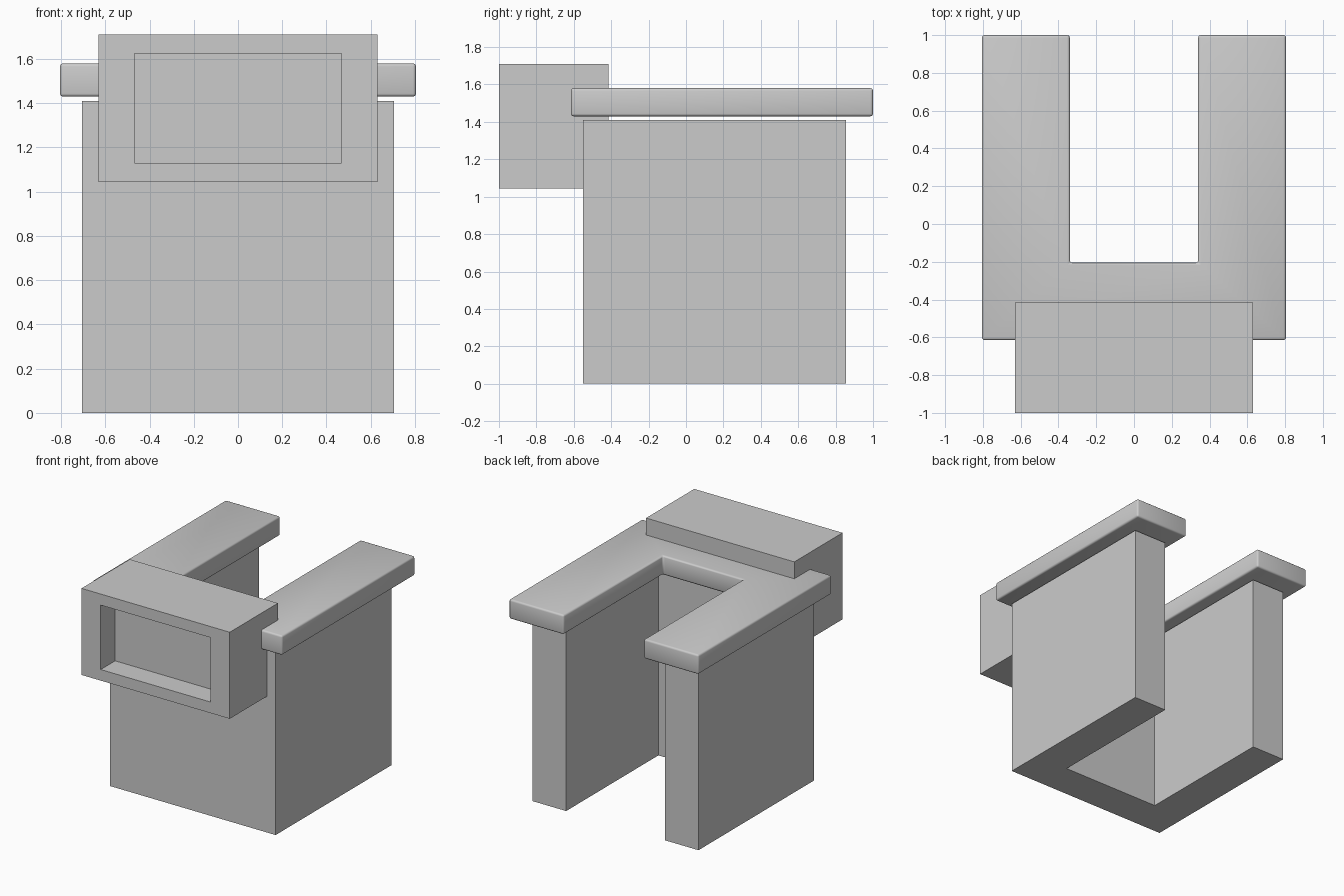
import bpy, bmesh

if "Cube" in bpy.data.objects:
    bpy.data.objects.remove(bpy.data.objects["Cube"])


def finish(name, bm):
    bmesh.ops.recalc_face_normals(bm, faces=bm.faces)
    mesh = bpy.data.meshes.new(name)
    bm.to_mesh(mesh)
    bm.free()
    obj = bpy.data.objects.new(name, mesh)
    bpy.context.collection.objects.link(obj)
    return obj


def u_block(name, outer_x, inner_x, front, inner_front, back, z0, z1):
    """U-shaped block open at the back, made of three mitred quads."""
    bm = bmesh.new()
    outer = [(-outer_x, back), (-outer_x, front), (outer_x, front), (outer_x, back)]
    inner = [(-inner_x, back), (-inner_x, inner_front), (inner_x, inner_front), (inner_x, back)]
    o = [bm.verts.new((x, y, z0)) for x, y in outer]
    n = [bm.verts.new((x, y, z0)) for x, y in inner]
    faces = [bm.faces.new((o[i], o[i + 1], n[i + 1], n[i])) for i in range(3)]
    ext = bmesh.ops.extrude_face_region(bm, geom=faces, use_keep_orig=True)
    top = [v for v in ext["geom"] if isinstance(v, bmesh.types.BMVert)]
    bmesh.ops.translate(bm, verts=top, vec=(0, 0, z1 - z0))
    return finish(name, bm)


# Three walls of the body
u_block("body_walls", 0.705, 0.42, -0.55, -0.265, 0.855, 0, 1.41)

# Soft-edged counter floating just above the walls
counter = u_block("counter_top", 0.805, 0.34, -0.615, -0.205, 1.0, 1.43, 1.58)
bevel = counter.modifiers.new("soft_edges", "BEVEL")
bevel.width = 0.014
bevel.segments = 3
bevel.limit_method = "ANGLE"
for poly in counter.data.polygons:
    poly.use_smooth = True

# Front display box with a recessed panel
bm = bmesh.new()
bmesh.ops.create_cube(bm, size=1)
bmesh.ops.scale(bm, vec=(1.26, 0.585, 0.665), verts=bm.verts)
bmesh.ops.translate(bm, vec=(0, -0.7075, 1.3775), verts=bm.verts)
bm.normal_update()
panel = min(bm.faces, key=lambda f: f.calc_center_median().y)
bmesh.ops.inset_region(bm, faces=[panel], thickness=0.1)
for v in panel.verts:
    v.co.x = 0.467 if v.co.x > 0 else -0.467
    v.co.z = 1.625 if v.co.z > 1.37 else 1.13
recess = bmesh.ops.extrude_discrete_faces(bm, faces=[panel])["faces"][0]
bmesh.ops.translate(bm, verts=recess.verts, vec=(0, 0.175, 0))
finish("display_box", bm)
